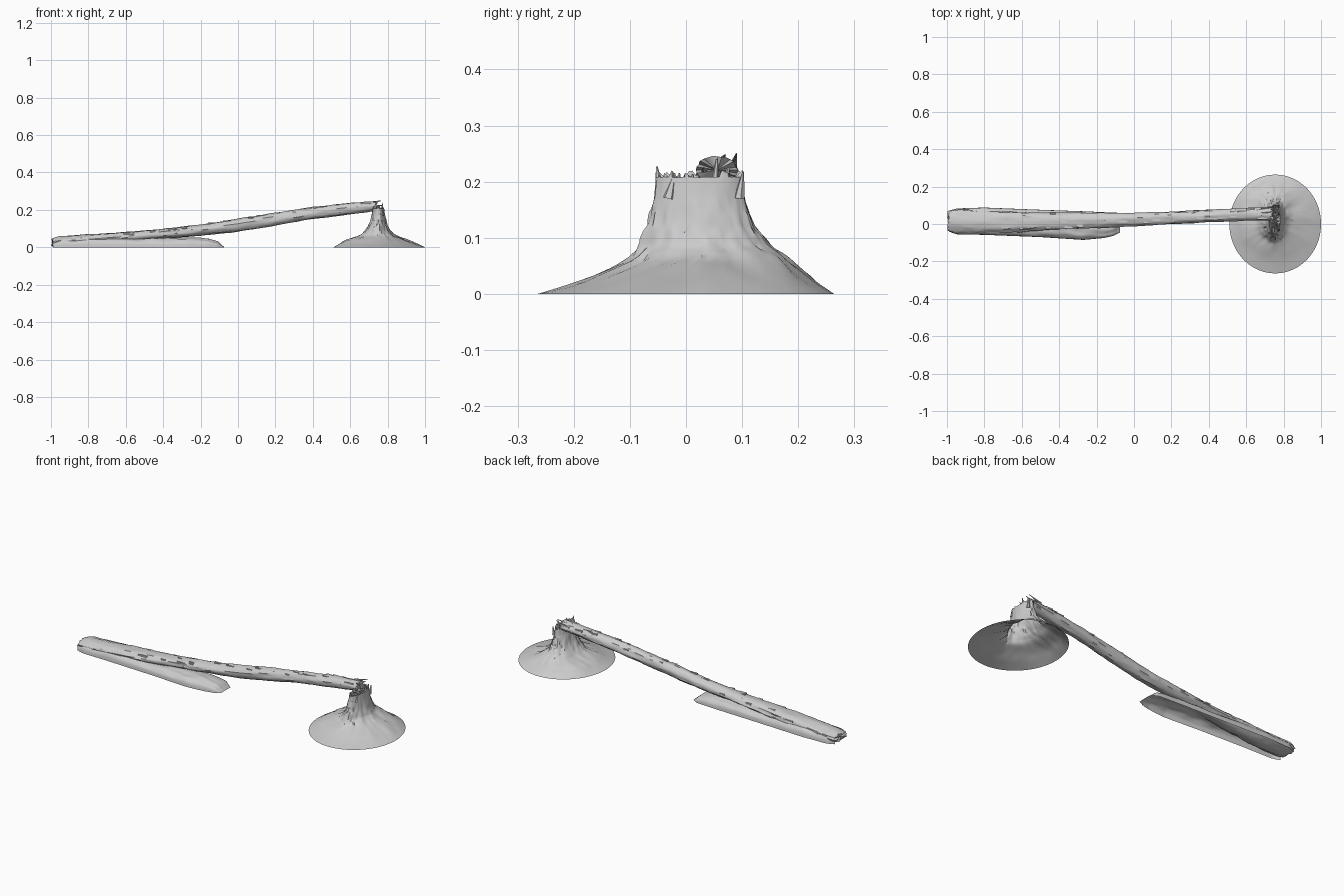
import bpy, bmesh, math, random
from mathutils import Vector, noise

if "Cube" in bpy.data.objects:
    bpy.data.objects.remove(bpy.data.objects["Cube"])

random.seed(4)


def lerp_rows(rows, t):
    # interpolate a table of rows on its first column
    for a, b in zip(rows, rows[1:]):
        if t <= b[0]:
            f = (t - a[0]) / (b[0] - a[0])
            return [p + (q - p) * f for p, q in zip(a, b)]
    return list(rows[-1])


def loft(name, rings, closed=True, caps=(False, False)):
    bm = bmesh.new()
    vs = [[bm.verts.new(p) for p in r] for r in rings]
    n = len(vs[0])
    for a, b in zip(vs, vs[1:]):
        for i in range(n if closed else n - 1):
            j = (i + 1) % n
            bm.faces.new((a[i], a[j], b[j], b[i]))
    for ring, cap in zip((vs[0], vs[-1]), caps):
        if cap:
            c = bm.verts.new(sum((v.co for v in ring), Vector()) / n)
            for i in range(n):
                bm.faces.new((ring[i], ring[(i + 1) % n], c))
    if closed:
        bmesh.ops.recalc_face_normals(bm, faces=bm.faces)
    return finish(name, bm)


def finish(name, bm):
    me = bpy.data.meshes.new(name)
    bm.to_mesh(me)
    bm.free()
    ob = bpy.data.objects.new(name, me)
    bpy.context.collection.objects.link(ob)
    bpy.ops.object.select_all(action='DESELECT')
    ob.select_set(True)
    bpy.context.view_layer.objects.active = ob
    bpy.ops.object.shade_smooth_by_angle(angle=math.radians(40))
    return ob


def bark(x, y, z, seed):
    return noise.noise(Vector((x, y, z)) + Vector((seed, seed * 2, 0)))


# stump: bounding ellipse per height (z, xmin, xmax, ymin, ymax)
levels = [(0, .51, 1.0, -.264, .264), (.018, .54, .96, -.20, .235), (.04, .575, .905, -.145, .208),
          (.062, .65, .845, -.10, .182), (.085, .678, .812, -.082, .15), (.12, .70, .798, -.068, .122),
          (.17, .714, .787, -.056, .105), (.215, .722, .78, -.053, .103)]
N = 72
rings = []
for k in range(31):
    z = .215 * k / 30
    _, x0, x1, y0, y1 = lerp_rows(levels, z)
    mid = math.sin(math.pi * k / 30)
    ring = []
    for i in range(N):
        a = 2 * math.pi * i / N
        c, s = math.cos(a), math.sin(a)
        r = 1 + mid * (.10 * bark(c * 2.6, s * 2.6, z * 4, 3) + .06 * bark(c * 7, s * 7, z * 25, 8))
        zz = z + (.008 * bark(c * 9, s * 9, z * 40, 1) * mid if 0 < k < 30 else 0)
        if k == 30:
            zz += random.uniform(-.022, .008)
        ring.append(((x0 + x1) / 2 + (x1 - x0) / 2 * c * r, (y0 + y1) / 2 + (y1 - y0) / 2 * s * r, max(0, zz)))
    rings.append(ring)
# broken, sunken top of the stump
for f, d in ((.75, .19), (.4, .185)):
    rings.append([(.751 + (x - .751) * f, .025 + (y - .025) * f, d + random.uniform(-.008, .015))
                  for x, y, z in rings[30]])
loft("stump", rings, caps=(False, True))

# fallen trunk: centre line and size (x, ymin, ymax, zmin, zmax)
path = [(-1.0, -.035, .068, .004, .045), (-.96, -.045, .078, 0, .058), (-.8, -.045, .07, 0, .069),
        (-.6, -.04, .062, .02, .083), (-.4, -.03, .06, .048, .098), (-.2, -.02, .06, .062, .122),
        (0, -.012, .06, .085, .152), (.2, 0, .066, .118, .184), (.4, .01, .075, .15, .215),
        (.6, .018, .086, .178, .238), (.74, .018, .094, .195, .246)]
M, S = 28, 150
rings = []
for k in range(S + 1):
    x = -1 + 1.74 * k / S
    _, y0, y1, z0, z1 = lerp_rows(path, x)
    ring = []
    for i in range(M):
        a = 2 * math.pi * i / M
        c, s = math.cos(a), math.sin(a)
        r = 1 + .13 * bark(x * 4, c * 2, s * 2, 5) + .10 * bark(x * 14, c * 5, s * 5, 9)
        xx = x + (random.uniform(-.03, .012) if k == S else random.uniform(0, .015) if k == 0 else 0)
        ring.append((xx, (y0 + y1) / 2 + (y1 - y0) / 2 * c * r, max(0, (z0 + z1) / 2 + (z1 - z0) / 2 * s * r)))
    rings.append(ring)
loft("fallen_trunk", rings, caps=(True, True))

# split half of the trunk on the ground, open below (x, ymin, ymax, height)
half = [(-.99, -.04, .065, .03), (-.95, -.055, .083, .05), (-.8, -.058, .088, .055), (-.5, -.07, .076, .05),
        (-.27, -.085, .068, .052), (-.16, -.075, .063, .047), (-.11, -.063, .06, .033), (-.075, -.045, .04, .002)]
rings = []
for k in range(81):
    x = -.99 + .915 * k / 80
    _, y0, y1, h = lerp_rows(half, x)
    ring = []
    for i in range(25):
        a = math.pi * i / 24
        s = max(0, math.sin(a))
        wob = 1 + .12 * bark(x * 12, a * 3, 0, 2)
        ring.append((x, (y0 + y1) / 2 - (y1 - y0) / 2 * math.cos(a), h * s ** .6 * wob))
    rings.append(ring)
loft("split_half", rings, closed=False)

# splinters where the trunk snapped (base, tip, radius)
splinters = [((.752, -.045, .17), (.75, -.052, .227), .011), ((.745, -.012, .17), (.74, -.012, .215), .011),
             ((.77, -.03, .17), (.772, -.02, .215), .012), ((.77, .095, .17), (.772, .102, .218), .01),
             ((.765, .05, .17), (.775, .055, .24), .012), ((.68, .085, .23), (.76, .09, .25), .007),
             ((.68, .06, .235), (.765, .07, .248), .008), ((.69, .035, .215), (.775, .03, .225), .01),
             ((.74, .07, .17), (.745, .075, .225), .014), ((.755, .01, .17), (.765, .012, .213), .012)]
bm = bmesh.new()
for p, q, r in splinters:
    p, q = Vector(p), Vector(q)
    d = q - p
    mat = d.to_track_quat('Z', 'Y').to_matrix().to_4x4()
    mat.translation = (p + q) / 2
    bmesh.ops.create_cone(bm, cap_ends=True, segments=6, radius1=r, radius2=r * .15, depth=d.length, matrix=mat)
finish("splinters", bm)

# small bark chips along the fallen trunk
bm = bmesh.new()
for _ in range(26):
    x = random.uniform(-.95, .7)
    _, y0, y1, z0, z1 = lerp_rows(path, x)
    a = random.uniform(.2, 2.6)
    g = bmesh.ops.create_cube(bm, size=1)['verts']
    bmesh.ops.scale(bm, vec=(random.uniform(.02, .06), .01, .008), verts=g)
    bmesh.ops.translate(bm, verts=g, vec=((x, (y0 + y1) / 2 + (y1 - y0) * .48 * math.cos(a),
                                           (z0 + z1) / 2 + (z1 - z0) * .46 * math.sin(a))))
finish("bark_chips", bm)
